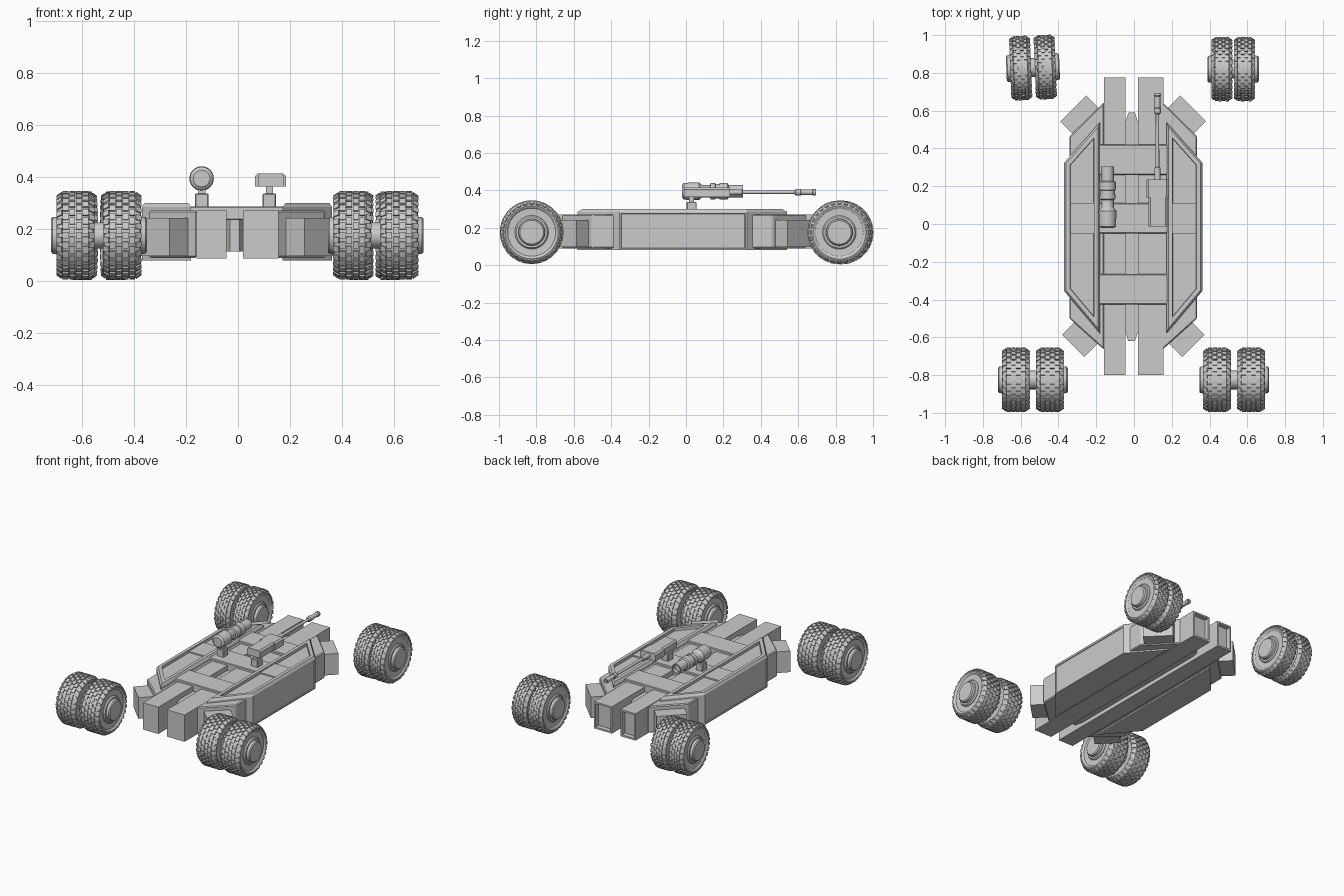
import bpy, bmesh
from math import pi, sin, cos
from mathutils import Matrix, Vector

if "Cube" in bpy.data.objects:
    bpy.data.objects.remove(bpy.data.objects["Cube"])


def finish(bm, name, smooth=False, bevel=0):
    bmesh.ops.recalc_face_normals(bm, faces=bm.faces)
    me = bpy.data.meshes.new(name)
    bm.to_mesh(me)
    bm.free()
    ob = bpy.data.objects.new(name, me)
    bpy.context.collection.objects.link(ob)
    if bevel:
        m = ob.modifiers.new("bevel", "BEVEL")
        m.width, m.segments = bevel, 1
    if smooth:
        bpy.ops.object.select_all(action="DESELECT")
        ob.select_set(True)
        bpy.context.view_layer.objects.active = ob
        bpy.ops.object.shade_smooth_by_angle(angle=0.6)
    return ob


def add_box(bm, size, mat):
    bmesh.ops.create_cube(bm, size=1, matrix=mat @ Matrix.Diagonal((*size, 1)))


def box(name, x, y, z, bevel=0):
    bm = bmesh.new()
    lo, hi = Vector((x[0], y[0], z[0])), Vector((x[1], y[1], z[1]))
    add_box(bm, hi - lo, Matrix.Translation((lo + hi) / 2))
    return finish(bm, name, bevel=bevel)


def prism(pts, z0, z1):
    bm = bmesh.new()
    f = bm.faces.new([bm.verts.new((x, y, z0)) for x, y in pts])
    ext = bmesh.ops.extrude_face_region(bm, geom=[f], use_keep_orig=True)["geom"]
    bmesh.ops.translate(bm, vec=(0, 0, z1 - z0),
                        verts=[v for v in ext if isinstance(v, bmesh.types.BMVert)])
    bmesh.ops.recalc_face_normals(bm, faces=bm.faces)
    return bm


def inset(bm, face, thick, depth):
    bm.normal_update()
    bmesh.ops.inset_individual(bm, faces=[face], thickness=thick, depth=depth, use_even_offset=True)


def lathe(bm, profile, n, mat):
    """Revolve (axial, radius) points round the local x axis, capping the ends."""
    rings = [[bm.verts.new(mat @ Vector((a, r * sin(2 * pi * i / n), r * cos(2 * pi * i / n))))
              for i in range(n)] for a, r in profile]
    for p, q in zip(rings, rings[1:]):
        for i in range(n):
            j = (i + 1) % n
            bm.faces.new((p[i], p[j], q[j], q[i]))
    bm.faces.new(rings[0])
    bm.faces.new(rings[-1])


# Twin wheels: tyres with staggered tread blocks, hubs and a joining shaft
def wheel_pair(name, x, y, z, width, spacing, turn=0):
    place = Matrix.Translation((x, y, z)) @ Matrix.Rotation(turn, 4, "Z")
    h = width / 2
    half = [(-h * .82, .088), (-h * .86, .128), (-h * .95, .134), (-h, .142), (-h * .94, .152), (-h * .66, .164)]
    n = 28
    for s in (-1, 1):
        at = place @ Matrix.Translation((s * spacing / 2, 0, 0))
        bm = bmesh.new()
        lathe(bm, half + [(-a, r) for a, r in reversed(half)], 48, at)
        finish(bm, name + "_tyre", True)
        bm = bmesh.new()
        for i in range(n):
            for k in range(4):
                rot = Matrix.Rotation(2 * pi * (i + (k % 2) * .5) / n, 4, "X")
                add_box(bm, (h * .31, .027, .012),
                        at @ rot @ Matrix.Translation((h * (k - 1.5) * .35, 0, .164)))
            for e in (-1, 1):
                rot = Matrix.Rotation(2 * pi * (i + (.5 if e < 0 else 0)) / n, 4, "X")
                add_box(bm, (h * .34, .022, .01), at @ rot @ Matrix.Translation((e * h * .84, 0, .156))
                        @ Matrix.Rotation(e * .6, 4, "Y"))
        finish(bm, name + "_tread")
        bm = bmesh.new()
        e = h + .022
        lathe(bm, [(s * a, r) for a, r in
                   [(-h * .84, .09), (h * .88, .09), (h, .083), (h, .072), (e - .006, .07), (e, .063)]], 32, at)
        finish(bm, name + "_hub", True)
    bm = bmesh.new()
    lathe(bm, [(-spacing / 2, .05), (spacing / 2, .05)], 24, place)
    finish(bm, name + "_shaft", True)


wheel_pair("front_left_wheel", -.535, -.825, .176, .145, .18)
wheel_pair("front_right_wheel", .53, -.825, .176, .145, .18)
wheel_pair("rear_left_wheel", -.535, .828, .175, .108, .13, .04)
wheel_pair("rear_right_wheel", .525, .82, .175, .108, .12)

# Two long chassis beams with hollow rear ends
for name, x0, x1 in (("left_beam", -.16, -.045), ("right_beam", .02, .155)):
    bm = prism([(x0, -.8), (x1, -.8), (x1, .775), (x0, .775)], .088, .272)
    rear = max(bm.faces, key=lambda f: f.calc_center_median().y)
    inset(bm, rear, .012, 0)
    inset(bm, rear, .001, -.03)
    finish(bm, name)

# Centre spine and cross plates
bm = prism([(-.046, -.57), (-.03, -.62), (.005, -.62), (.021, -.57),
            (.021, .54), (.005, .59), (-.03, .59), (-.046, .54)], .115, .238)
finish(bm, "centre_spine")
for y0, y1 in ((.26, .42), (-.05, .11), (-.425, -.265)):
    box("cross_plate", (-.19, .18), (y0, y1), (.235, .288), .004)

# Side hulls: lower block, armour slab with recessed top, mid strap, diagonal mounts
for side, s in (("left", -1), ("right", 1)):
    def X(v):
        return s * v - .004
    low = [(X(.155), -.665), (X(.338), -.5), (X(.338), .463), (X(.155), .645)]
    finish(prism(low, .09, .272), side + "_lower_hull", bevel=.006)
    slab = [(X(.176), -.58), (X(.366), -.355), (X(.366), .325), (X(.176), .54)]
    bm = prism(slab, .08, .285)
    top = max(bm.faces, key=lambda f: f.calc_center_median().z)
    inset(bm, top, .01, .015)
    inset(bm, top, .022, 0)
    inset(bm, top, .002, -.018)
    outer = max(bm.faces, key=lambda f: s * f.calc_center_median().x)
    inset(bm, outer, .008, 0)
    inset(bm, outer, .003, -.004)
    finish(bm, side + "_armour_hull")
    xs = sorted((X(.19), X(.345)))
    box(side + "_hull_strap", xs, (-.05, .11), (.26, .291))
    for end, t, y, w in (("front", -1, -.645, .167), ("rear", 1, .612, .193)):
        out = Vector((s, t, 0)).normalized()
        ang = Vector((1, 0)).angle_signed(out.xy) * -1
        mid = Vector((X(.318), y, .17)) - out * .075
        bm = bmesh.new()
        add_box(bm, (.15, w, .145), Matrix.Translation(mid) @ Matrix.Rotation(ang, 4, "Z"))
        finish(bm, f"{end}_{side}_mount")

# Gun pedestals
for name, x in (("left_pedestal", -.139), ("right_pedestal", .121)):
    box(name, (x - .026, x + .026), (.003, .057), (.27, .338), .004)
    box(name + "_neck", (x - .014, x + .014), (.016, .044), (.33, .375))

along_y = Matrix.Rotation(pi / 2, 4, "Z")


def gun_part(name, x, z, profile, n=24):
    bm = bmesh.new()
    lathe(bm, profile, n, Matrix.Translation((x, 0, z)) @ along_y)
    finish(bm, name, True)


# Left sensor tube
gun_part("scope_body", -.14, .395,
         [(-.022, .032), (-.012, .045), (.07, .047), (.082, .036), (.09, .033), (.128, .033), (.132, .043),
          (.155, .043), (.157, .039), (.178, .039), (.18, .044), (.222, .044), (.228, .034), (.305, .034),
          (.305, .027), (.285, .025)])

# Right gun: receiver blocks, barrel and muzzle
for name, x0, x1, y0, y1 in (("gun_rear", .076, .177, -.012, .14), ("gun_front", .066, .184, .14, .235)):
    bm = bmesh.new()
    prof = [(x0, .365), (x1, .365), (x1, .405), (x1 - .011, .415), (x0 + .011, .415), (x0, .405)]
    a = [bm.verts.new((x, y0, z)) for x, z in prof]
    b = [bm.verts.new((x, y1, z)) for x, z in prof]
    bm.faces.new(a)
    bm.faces.new(b)
    for i in range(6):
        bm.faces.new((a[i], a[i - 1], b[i - 1], b[i]))
    finish(bm, name)
gun_part("gun_barrel", .124, .39, [(.2, .017), (.3, .015), (.302, .01), (.59, .009)], 16)
gun_part("gun_muzzle", .124, .39, [(.58, .012), (.588, .018), (.612, .018), (.616, .015), (.676, .015),
                                   (.68, .018), (.694, .016), (.694, .009), (.68, .008)], 16)
